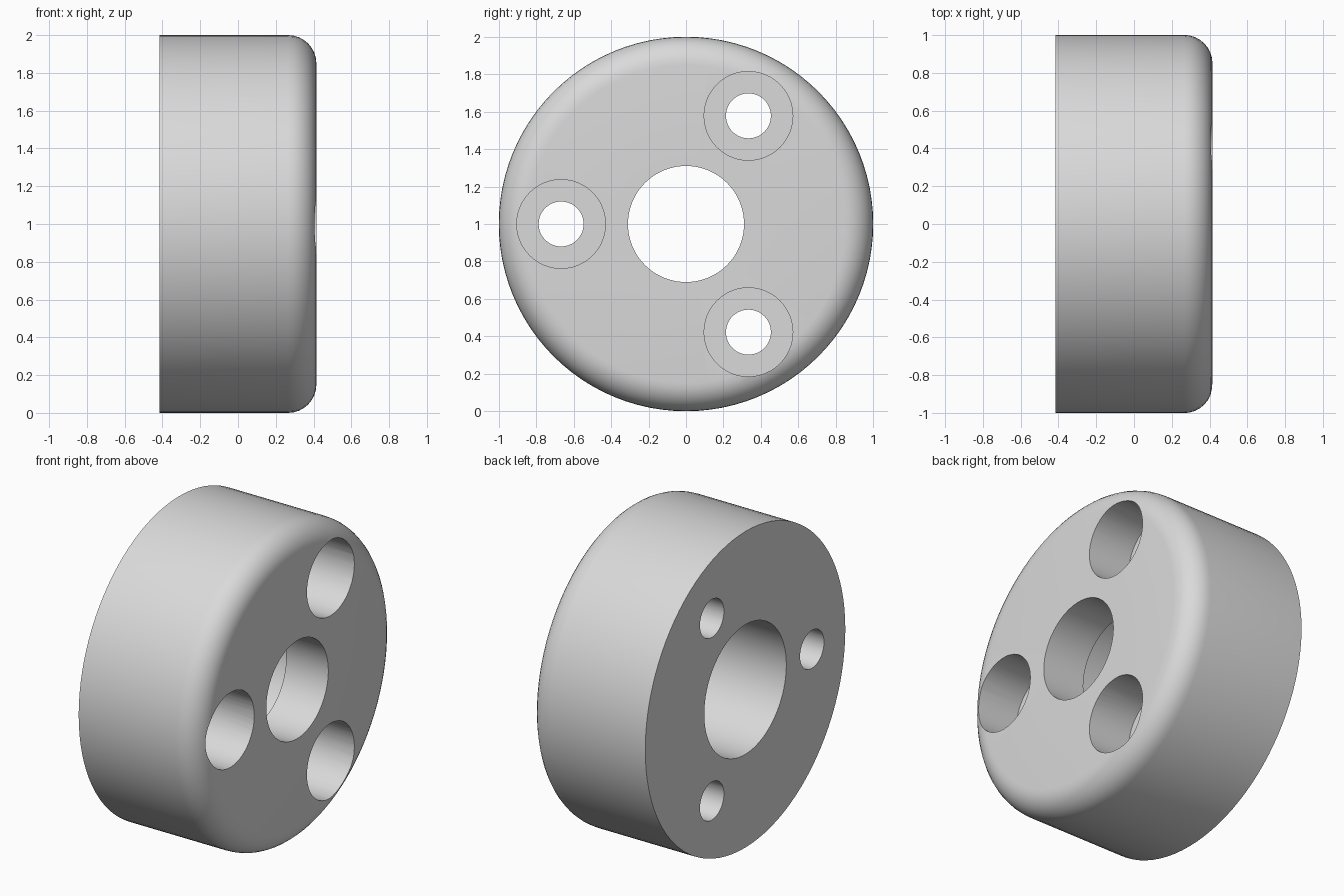
import bpy, bmesh, math
from mathutils import Matrix, Vector

if "Cube" in bpy.data.objects:
    bpy.data.objects.remove(bpy.data.objects["Cube"])

X0, X1 = -0.415, 0.415      # back and front planes of the disc
STEP = 0.12                 # depth at which the bores change radius
FILLET = 0.15


def lathe(name, profile, segments, centre=(0, 0, 1)):
    """Spin a closed loop of (x, radius) points about an axis parallel to x."""
    bm = bmesh.new()
    rings = []
    for x, r in profile:
        if r == 0:
            rings.append([bm.verts.new((x, 0, 0))] * segments)
        else:
            rings.append([bm.verts.new((x, r * math.cos(a), r * math.sin(a)))
                          for a in (2 * math.pi * i / segments for i in range(segments))])
    for k, ring in enumerate(rings):
        nxt = rings[(k + 1) % len(rings)]
        for i in range(segments):
            j = (i + 1) % segments
            corners = list(dict.fromkeys((ring[i], ring[j], nxt[j], nxt[i])))
            if len(corners) > 2:
                bm.faces.new(corners)
    bmesh.ops.recalc_face_normals(bm, faces=bm.faces)
    bmesh.ops.transform(bm, matrix=Matrix.Translation(Vector(centre)), verts=bm.verts)
    mesh = bpy.data.meshes.new(name)
    bm.to_mesh(mesh)
    bm.free()
    obj = bpy.data.objects.new(name, mesh)
    bpy.context.collection.objects.link(obj)
    return obj


# Disc with a rounded front rim and a stepped centre bore
rim = [(X1 - FILLET + FILLET * math.sin(t), 1 - FILLET + FILLET * math.cos(t))
       for t in (math.pi / 2 * i / 8 for i in range(9))]
profile = [(X0, 0.41), (X0, 1.0)] + rim + [(X1, 0.31), (STEP, 0.31), (STEP, 0.41)]
disc = lathe("round_spacer", profile, 96)

grey = bpy.data.materials.new("light_grey")
grey.diffuse_color = (0.7, 0.7, 0.7, 1)
grey.use_nodes = True
grey.node_tree.nodes["Principled BSDF"].inputs["Base Color"].default_value = grey.diffuse_color
disc.data.materials.append(grey)

# Three counterbored bolt holes
for n in range(3):
    a = math.radians(60 + 120 * n)
    centre = (0, 0.667 * math.cos(a), 1 + 0.667 * math.sin(a))
    cutter = lathe("bolt_hole_cutter",
                   [(-0.6, 0), (-0.6, 0.12), (STEP, 0.12), (STEP, 0.237), (0.6, 0.237), (0.6, 0)],
                   48, centre)
    cutter.data.materials.append(grey)
    cutter.hide_render = True
    bpy.context.view_layer.objects.active = disc
    mod = disc.modifiers.new("bolt_hole", 'BOOLEAN')
    mod.operation = 'DIFFERENCE'
    mod.solver = 'EXACT'
    mod.object = cutter
    bpy.ops.object.modifier_apply(modifier=mod.name)
    bpy.data.objects.remove(cutter)

# Smooth curved walls, crisp edges
bpy.ops.object.select_all(action='DESELECT')
disc.select_set(True)
bpy.context.view_layer.objects.active = disc
bpy.ops.object.shade_smooth_by_angle(angle=math.radians(30))
